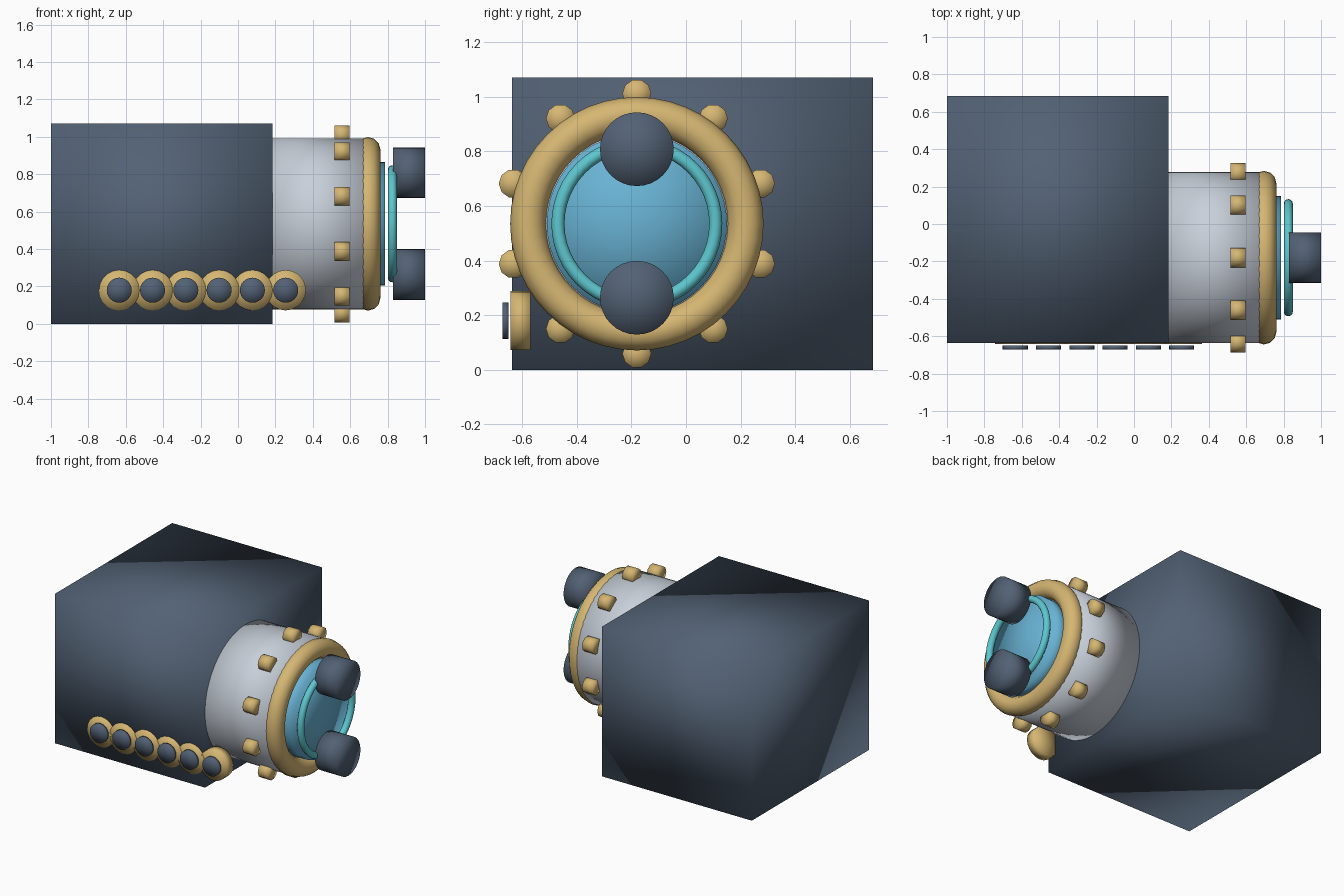
import bpy
import bmesh
from math import cos, sin, pi, radians
from mathutils import Matrix, Vector

if "Cube" in bpy.data.objects:
    bpy.data.objects.remove(bpy.data.objects["Cube"], do_unlink=True)


def material(name, rgb):
    mat = bpy.data.materials.new(name)
    mat.use_nodes = True
    mat.diffuse_color = (*rgb, 1)
    mat.node_tree.nodes["Principled BSDF"].inputs["Base Color"].default_value = (*rgb, 1)
    return mat


slate = material("dark slate", (0.085, 0.12, 0.175))
gold = material("brass gold", (0.67, 0.47, 0.17))
silver = material("pale silver", (0.58, 0.63, 0.70))
blue = material("glass blue", (0.14, 0.45, 0.66))
teal = material("bright teal", (0.11, 0.57, 0.62))

AXIS_X = Matrix.Rotation(pi / 2, 4, "Y")
AXIS_Y = Matrix.Rotation(pi / 2, 4, "X")
AXIS_POS = (-0.18, 0.535)  # y and z of the barrel axis


def add_object(name, bm, mat):
    # Shared corners are shaded smooth for the soft, pillowy look
    for face in bm.faces:
        face.smooth = True
    mesh = bpy.data.meshes.new(name)
    bm.to_mesh(mesh)
    bm.free()
    mesh.materials.append(mat)
    obj = bpy.data.objects.new(name, mesh)
    bpy.context.scene.collection.objects.link(obj)
    return obj


def box(name, low, high, mat):
    low, high = Vector(low), Vector(high)
    bm = bmesh.new()
    place = Matrix.Translation((low + high) / 2) @ Matrix.Diagonal((*(high - low), 1))
    bmesh.ops.create_cube(bm, size=1, matrix=place)
    return add_object(name, bm, mat)


def cylinder(name, centre, radius, depth, turn, mat, sides=32):
    bm = bmesh.new()
    bmesh.ops.create_cone(bm, cap_ends=True, cap_tris=True, segments=sides,
                          radius1=radius, radius2=radius, depth=depth,
                          matrix=Matrix.Translation(centre) @ turn)
    return add_object(name, bm, mat)


def ring(name, x, major, minor, mat, around=48, sides=12):
    # Torus about the barrel axis, joined from neighbouring loops of points
    bm = bmesh.new()
    loops = []
    for i in range(around):
        a = 2 * pi * i / around
        loop = []
        for j in range(sides):
            b = 2 * pi * j / sides
            r = major + minor * cos(b)
            loop.append(bm.verts.new((x + minor * sin(b),
                                      AXIS_POS[0] + r * cos(a),
                                      AXIS_POS[1] + r * sin(a))))
        loops.append(loop)
    for i in range(around):
        here, after = loops[i], loops[(i + 1) % around]
        for j in range(sides):
            k = (j + 1) % sides
            bm.faces.new((here[j], after[j], after[k], here[k]))
    bmesh.ops.recalc_face_normals(bm, faces=bm.faces)
    return add_object(name, bm, mat)


def along(name, x0, x1, radius, mat, y=AXIS_POS[0], z=AXIS_POS[1], sides=32):
    # Cylinder running along x
    return cylinder(name, ((x0 + x1) / 2, y, z), radius, x1 - x0, AXIS_X, mat, sides)


# Main body and barrel
box("body", (-1, -0.637, 0), (0.185, 0.685, 1.07), slate)
along("barrel", 0.16, 0.70, 0.457, silver, sides=64)

# Front rim, lens and floating lens ring
ring("barrel_rim", 0.695, 0.398, 0.066, gold)
along("lens", 0.66, 0.785, 0.33, blue, sides=48)
ring("lens_ring", 0.825, 0.289, 0.024, teal)

# Two round knobs in front of the lens
for name, z in (("upper_knob", 0.808), ("lower_knob", 0.264)):
    along(name, 0.828, 1.0, 0.135, slate, z=z)

# Studs around the barrel
for i in range(10):
    a = radians(90 + 36 * i)
    along(f"stud_{i + 1}", 0.515, 0.595, 0.053, gold,
          AXIS_POS[0] + 0.476 * cos(a), AXIS_POS[1] + 0.476 * sin(a), sides=10)

# Row of round buttons low on the front
for i in range(6):
    x = -0.635 + 0.178 * i
    cylinder(f"button_base_{i + 1}", (x, -0.606, 0.18), 0.108, 0.072, AXIS_Y, gold, 20)
    cylinder(f"button_{i + 1}", (x, -0.661, 0.18), 0.067, 0.022, AXIS_Y, slate, 24)
